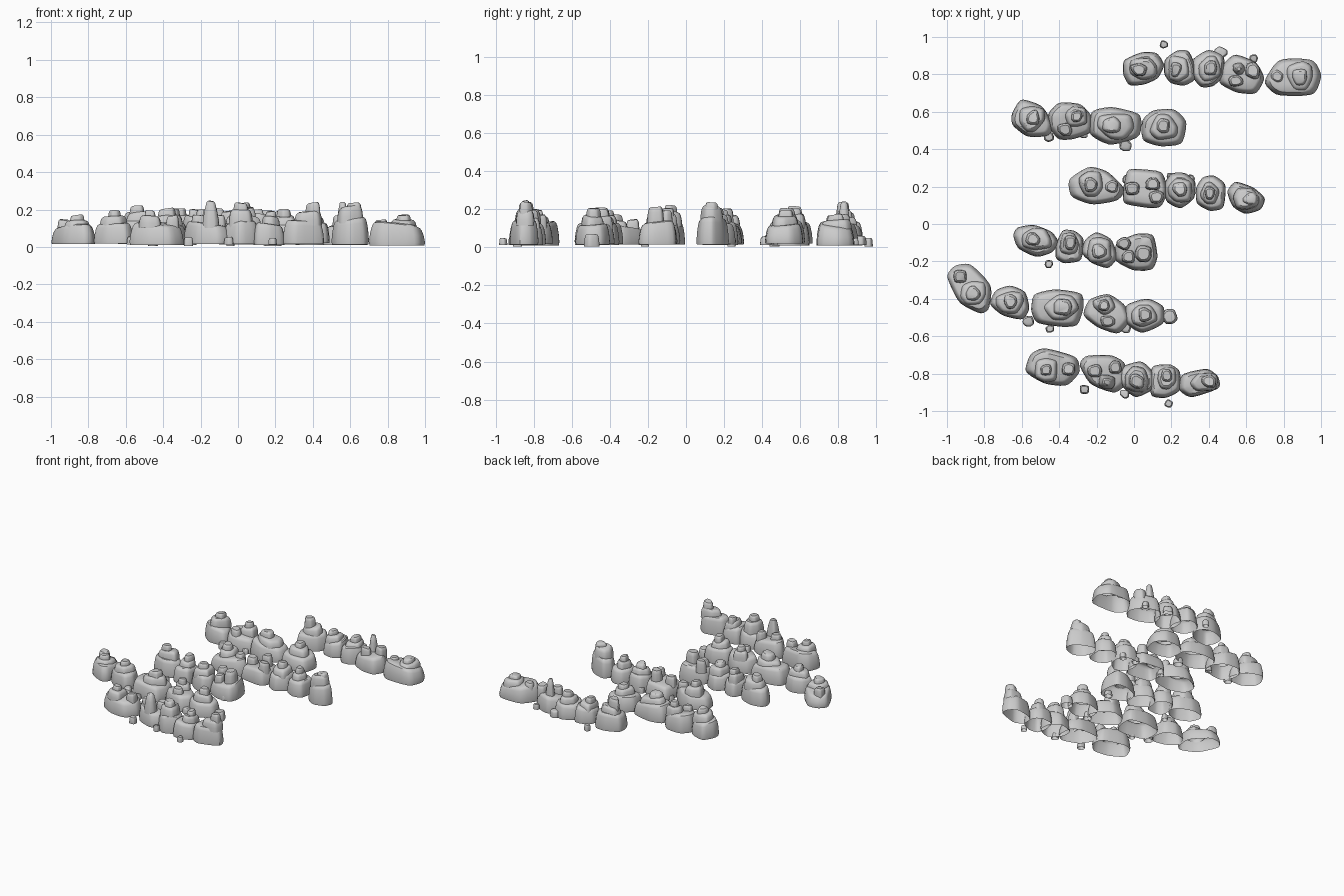
import bpy, bmesh, math, random

random.seed(11)


def outline(w, d, rot):
    """Irregular chiselled polygon, fitted to a w x d box; rot leans it along a diagonal."""
    k = random.choice((6, 7, 7, 8))
    start = random.random() * 6.28
    asp = 0.66 if rot < -45 else 0.82 if rot else 1.0
    c, s = math.cos(math.radians(rot)), math.sin(math.radians(rot))
    pts = []
    for i in range(k):
        a = start + (i + random.uniform(-.25, .25)) * 2 * math.pi / k
        ca, sa = math.cos(a), math.sin(a)
        r = (abs(ca) ** 4 + abs(sa) ** 4) ** (-1 / 4) * random.uniform(.92, 1.06)
        x, y = r * ca, r * sa * asp
        pts.append((x * c - y * s, x * s + y * c))
    for cut in (.17, .25):  # corner cutting
        new = []
        for (ax, ay), (bx, by) in zip(pts, pts[1:] + pts[:1]):
            e = 1 - cut
            new += [(ax * e + bx * cut, ay * e + by * cut), (ax * cut + bx * e, ay * cut + by * e)]
        pts = new
    xs, ys = [p[0] for p in pts], [p[1] for p in pts]
    x0, x1, y0, y1 = min(xs), max(xs), min(ys), max(ys)
    return [(((x - x0) / (x1 - x0) - .5) * w, ((y - y0) / (y1 - y0) - .5) * d) for x, y in pts]


BASE = [(.98, 0), (1, .15), (.96, .5), (.89, .8), (.82, .94), (.72, 1), (.35, 1.02)]
KNOB = [(1, 0), (.98, .4), (.9, .75), (.8, .92), (.66, 1)]
SPIKE = [(1, 0), (.95, .3), (.75, .65), (.5, .95), (.3, 1)]


def stone(bm, x, y, w, d, z0, z1, profile, rot=0):
    """Stack shrinking outlines into one open-bottomed stone."""
    pts = outline(w, d, rot)
    tx, ty = random.uniform(-.15, .15), random.uniform(-.15, .15)
    rings = []
    for s, f in profile:
        rings.append([bm.verts.new((x + px * s, y + py * s,
                                    z0 + (z1 - z0) * f + f * (px * tx + py * ty) * s))
                      for px, py in pts])
    n = len(pts)
    for a, b in zip(rings, rings[1:]):
        for i in range(n):
            bm.faces.new((a[i], a[(i + 1) % n], b[(i + 1) % n], b[i]))
    bm.faces.new(rings[-1])


def finish(bm, name):
    me = bpy.data.meshes.new(name)
    bm.to_mesh(me)
    bm.free()
    ob = bpy.data.objects.new(name, me)
    bpy.context.collection.objects.link(ob)
    bpy.ops.object.select_all(action='DESELECT')
    ob.select_set(True)
    bpy.context.view_layer.objects.active = ob
    bpy.ops.object.shade_smooth_by_angle(angle=math.radians(35))


def row(name, rocks, pebbles):
    """rocks: x, y, w, d, lean, height, tiers (x, y, w, d, top)."""
    for i, (x, y, w, d, rot, h, tiers) in enumerate(rocks):
        bm = bmesh.new()
        stone(bm, x, y, w, d, random.uniform(.008, .02), h, BASE, rot)
        for tx, ty, tw, td, top in tiers:
            prof = SPIKE if top > .237 else KNOB
            # a narrow knob standing on a wider tier starts higher up
            under = [t[4] for t in tiers if t[2] > tw * 1.3 and math.hypot(t[0] - tx, t[1] - ty) < t[2] * .35]
            stone(bm, tx, ty, tw, td, max(under + [h]) - .025, top, prof)
        finish(bm, f"{name}_rock_{i + 1}")
    for i, (x, y, s) in enumerate(pebbles):
        bm = bmesh.new()
        stone(bm, x, y, s, s * .95, .004 if i == 0 else .012, .025 + s * .5, BASE)
        finish(bm, f"{name}_pebble_{i + 1}")


# Rearmost row
row("back_row", [
    (.05, .83, .22, .18, 25, .13, [(.05, .83, .15, .12, .175), (.025, .825, .09, .07, .235)]),
    (.245, .835, .17, .19, 0, .125, [(.24, .83, .11, .14, .16), (.225, .825, .06, .08, .19)]),
    (.395, .83, .18, .2, 0, .12, [(.405, .83, .12, .14, .155), (.41, .835, .07, .08, .19)]),
    (.575, .8, .24, .21, -30, .12, [(.56, .83, .065, .065, .24), (.545, .765, .08, .06, .165),
                                  (.635, .82, .08, .09, .175)]),
    (.85, .785, .3, .2, 0, .12, [(.885, .79, .14, .16, .145), (.885, .785, .08, .09, .17),
                                (.765, .79, .07, .07, .145)]),
], [(.16, .96, .045), (.465, .915, .07), (.64, .885, .045)])

# Second row from the back
row("rear_middle_row", [
    (-.545, .565, .22, .2, -35, .13, [(-.545, .56, .14, .14, .185), (-.54, .57, .07, .08, .215)]),
    (-.34, .55, .24, .2, 0, .125, [(-.31, .575, .12, .11, .17), (-.305, .575, .06, .06, .205),
                                  (-.37, .505, .08, .07, .165)]),
    (-.1, .525, .28, .2, 0, .13, [(-.1, .52, .2, .14, .17), (-.12, .53, .1, .09, .205)]),
    (.16, .515, .24, .2, 0, .12, [(.16, .52, .15, .14, .165), (.155, .525, .07, .08, .195)]),
], [(-.455, .465, .055), (-.27, .48, .045), (-.045, .42, .065)])

# Third row
row("upper_middle_row", [
    (-.2, .205, .3, .2, -25, .12, [(-.23, .215, .13, .14, .165), (-.23, .21, .07, .08, .2),
                                 (-.12, .2, .07, .07, .16)]),
    (.06, .19, .24, .21, 0, .12, [(-.01, .19, .08, .07, .17), (.1, .215, .08, .07, .2),
                                 (.12, .145, .08, .07, .175)]),
    (.245, .18, .17, .19, 0, .125, [(.245, .18, .13, .13, .165), (.245, .185, .08, .08, .2)]),
    (.41, .165, .16, .19, 0, .125, [(.405, .165, .1, .12, .17), (.405, .165, .055, .07, .205)]),
    (.6, .14, .2, .17, -35, .15, [(.6, .135, .14, .12, .215), (.62, .135, .08, .07, .235)]),
], [(-.04, .24, .045), (.3, .24, .05), (.2, .25, .05)])

# Fourth row
row("lower_middle_row", [
    (-.525, -.09, .24, .17, -30, .135, [(-.52, -.08, .16, .12, .185), (-.54, -.08, .08, .07, .22)]),
    (-.345, -.12, .15, .18, 0, .125, [(-.345, -.105, .1, .12, .17), (-.34, -.1, .06, .08, .205)]),
    (-.185, -.14, .19, .19, -40, .125, [(-.185, -.14, .13, .14, .17), (-.185, -.145, .08, .08, .2)]),
    (.01, -.15, .23, .2, 0, .125, [(-.055, -.105, .08, .07, .19), (-.03, -.175, .07, .07, .165),
                                  (.05, -.16, .09, .09, .21)]),
], [(-.455, -.215, .045), (.045, -.225, .055)])

# Fifth row, with a bent left end
row("front_middle_row", [
    (-.88, -.345, .235, .265, -50, .11, [(-.93, -.28, .07, .07, .145), (-.86, -.37, .14, .13, .14),
                                       (-.86, -.37, .08, .08, .17)]),
    (-.665, -.42, .21, .18, -20, .125, [(-.665, -.42, .15, .12, .165), (-.66, -.415, .07, .08, .195)]),
    (-.41, -.45, .28, .2, 0, .125, [(-.39, -.445, .19, .14, .165), (-.38, -.445, .1, .09, .205)]),
    (-.145, -.48, .25, .21, -40, .125, [(-.16, -.435, .12, .1, .165), (-.16, -.435, .06, .06, .2),
                                      (-.14, -.52, .08, .06, .165)]),
    (.055, -.49, .22, .18, 0, .12, [(.055, -.49, .14, .12, .165), (.06, -.485, .07, .08, .205)]),
], [(.19, -.495, .085), (-.565, -.52, .06), (-.45, -.56, .045), (-.045, -.555, .06)])

# Front row
row("front_row", [
    (-.435, -.765, .29, .2, -25, .125, [(-.47, -.78, .12, .13, .165), (-.47, -.78, .06, .06, .195),
                                      (-.35, -.775, .07, .07, .165)]),
    (-.165, -.8, .25, .2, -35, .125, [(-.21, -.785, .08, .07, .17), (-.1, -.765, .07, .07, .17),
                                    (-.145, -.845, .09, .08, .245)]),
    (.015, -.83, .19, .19, 0, .13, [(.015, -.83, .13, .14, .2), (.015, -.84, .08, .08, .235)]),
    (.165, -.84, .17, .18, 0, .12, [(.175, -.825, .1, .12, .16), (.175, -.81, .06, .07, .19)]),
    (.35, -.85, .22, .15, 25, .14, [(.375, -.845, .15, .1, .19), (.4, -.84, .08, .07, .235)]),
], [(-.265, -.885, .05), (.185, -.96, .045), (-.05, -.91, .05)])
